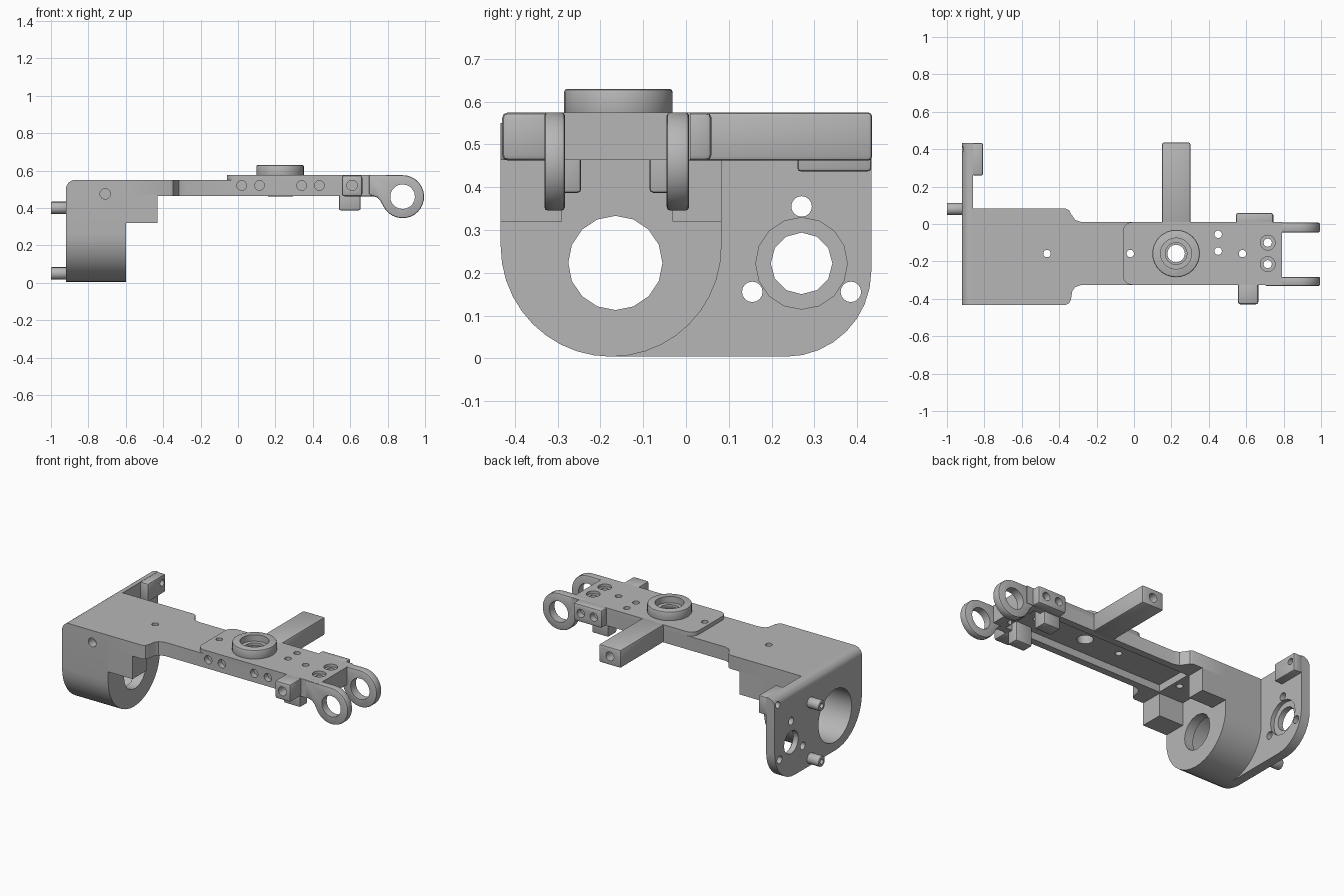
import bpy, bmesh, math
from mathutils import Vector

cube = bpy.data.objects.get("Cube")
if cube:
    bpy.data.objects.remove(cube, do_unlink=True)

grey = bpy.data.materials.new("plain_grey")
grey.use_nodes = True
grey.diffuse_color = (0.47, 0.47, 0.47, 1)
grey.node_tree.nodes["Principled BSDF"].inputs["Base Color"].default_value = grey.diffuse_color


def arc(cx, cy, r, a0, a1, n):
    """Points along an arc, angles in degrees."""
    angles = [math.radians(a0 + (a1 - a0) * i / n) for i in range(n + 1)]
    return [(cx + r * math.cos(a), cy + r * math.sin(a)) for a in angles]


def prism(name, axis, pts, a, b, bevel=0):
    """Extrude a flat outline along an axis from a to b."""
    place = {"x": lambda p, h: (h, p[0], p[1]),
             "y": lambda p, h: (p[0], h, p[1]),
             "z": lambda p, h: (p[0], p[1], h)}[axis]
    bm = bmesh.new()
    face = bm.faces.new([bm.verts.new(place(p, a)) for p in pts])
    out = bmesh.ops.extrude_face_region(bm, geom=[face])
    verts = [g for g in out["geom"] if isinstance(g, bmesh.types.BMVert)]
    bmesh.ops.translate(bm, verts=verts, vec=Vector(place((0, 0), b - a)))
    bmesh.ops.recalc_face_normals(bm, faces=bm.faces)
    mesh = bpy.data.meshes.new(name)
    bm.to_mesh(mesh)
    bm.free()
    mesh.materials.append(grey)
    ob = bpy.data.objects.new(name, mesh)
    bpy.context.collection.objects.link(ob)
    if bevel:
        mod = ob.modifiers.new("soft_edges", "BEVEL")
        mod.width, mod.segments = bevel, 2
        mod.limit_method, mod.angle_limit = "ANGLE", math.radians(40)
    return ob


def box(name, x, y, z, bevel=0):
    return prism(name, "z", [(x[0], y[0]), (x[1], y[0]), (x[1], y[1]), (x[0], y[1])],
                 z[0], z[1], bevel)


def rod(axis, p, q, r, a, b, n=16, name="cutter", bevel=0):
    return prism(name, axis, arc(p, q, r, 0, 360 - 360 / n, n - 1), a, b, bevel)


def finish(ob, cutters=()):
    """Apply bevel and cuts, then shade smooth with sharp edges."""
    for c in cutters:
        c.hide_render = True
        mod = ob.modifiers.new("cut", "BOOLEAN")
        mod.operation, mod.solver, mod.object = "DIFFERENCE", "EXACT", c
    for o in bpy.context.selected_objects:
        o.select_set(False)
    bpy.context.view_layer.objects.active = ob
    ob.select_set(True)
    for mod in list(ob.modifiers):
        bpy.ops.object.modifier_apply(modifier=mod.name)
    bpy.ops.object.shade_smooth_by_angle(angle=math.radians(32))
    for c in cutters:
        bpy.data.objects.remove(c, do_unlink=True)


BORE = (-0.165, 0.223)     # motor axis, y and z
GEAR = (0.27, 0.222)       # small hole axis, y and z
PIVOT = (0.225, -0.158)    # bearing axis, x and y
round_left = arc(-0.175, 0.262, 0.258, -90, -180, 10)

# Rear plate with rounded lower corners and top edge
plate = prism("rear_plate", "x", [(-0.433, 0.55), (0.433, 0.55)]
              + arc(0.233, 0.204, 0.2, 0, -90, 8) + round_left, -0.92, -0.86)
edge = prism("cutter", "y", [(-0.95, 0.6), (-0.95, 0.5)]
             + arc(-0.87, 0.5, 0.05, 180, 90, 6) + [(-0.87, 0.6)], -0.6, 0.6)
cuts = [edge, rod("x", *BORE, 0.165, -1, -0.8, 24),
        rod("x", *GEAR, 0.107, -0.885, -0.8, 16), rod("x", *GEAR, 0.072, -1, -0.8, 12),
        rod("x", 0.4, 0.505, 0.02, -1, -0.8)]
for k in range(3):
    a = math.radians(90 + 120 * k)
    cuts.append(rod("x", GEAR[0] + 0.133 * math.cos(a), GEAR[1] + 0.133 * math.sin(a),
                    0.024, -1, -0.8))
finish(plate, cuts)

# Thick tab in the plate's upper corner
finish(box("plate_tab", (-0.865, -0.807), (0.26, 0.433), (0.437, 0.55), 0.008),
       [rod("x", 0.4, 0.505, 0.02, -1, -0.7)])

# Hollow standoff pins
for z in (0.4, 0.05):
    finish(rod("x", 0.08, z, 0.033, -1, -0.915, name="standoff_pin", bevel=0.005),
           [rod("x", 0.08, z, 0.016, -1.1, -0.93)])

# Motor housing with stepped bore
finish(prism("motor_housing", "x", [(-0.433, 0.55), (0.083, 0.55)]
             + arc(-0.175, 0.262, 0.258, 0, -90, 10) + round_left[1:], -0.86, -0.6),
       [rod("x", *BORE, 0.165, -0.9, -0.66, 24), rod("x", *BORE, 0.11, -0.9, -0.5, 16),
        rod("y", -0.71, 0.475, 0.028, -0.5, -0.38)])

# Blocks at both sides below the slab
for y in ((-0.433, -0.29), (-0.032, 0.083)):
    finish(box("side_block", (-0.6, -0.43), y, (0.32, 0.47)))


# Slab necking down to the long spine
def neck(outer, inner):
    s = 1 if outer > inner else -1
    return [(-0.6, outer), (-0.365, outer), (-0.347, outer - s * 0.01), (-0.337, outer - s * 0.03),
            (-0.33, inner + s * 0.035), (-0.315, inner + s * 0.012), (-0.28, inner), (0.79, inner)]


def through(x, y, r=0.02):
    return rod("z", x, y, r, 0.4, 0.7)


def pad_cuts():
    cuts = [through(*PIVOT, 0.047), through(-0.02, -0.158), through(0.58, -0.158),
            through(0.45, -0.055), through(0.45, -0.145)]
    for y in (-0.1, -0.215):
        cuts += [rod("z", 0.715, y, 0.04, 0.558, 0.7), through(0.715, y, 0.022)]
    return cuts


side_holes = [rod("y", x, 0.52, 0.026, -0.4, -0.29) for x in (0.02, 0.115, 0.34, 0.435)]
finish(prism("slab_and_spine", "z", neck(-0.433, -0.325) + neck(0.083, 0.01)[::-1], 0.464, 0.55),
       [box("cutter", (-0.42, 0.7), (-0.28, -0.035), (0.4, 0.51)), through(-0.465, -0.158)]
       + pad_cuts() + side_holes)

# Raised pad on the spine
pad = arc(-0.01, -0.275, 0.05, 270, 180, 5) + arc(-0.01, -0.04, 0.05, 180, 90, 5)
finish(prism("top_pad", "z", pad + [(0.79, 0.01), (0.79, -0.325)], 0.55, 0.575), pad_cuts())

# Bearing ring
finish(rod("z", *PIVOT, 0.127, 0.56, 0.63, 32, "bearing_ring", 0.008),
       [rod("z", *PIVOT, 0.083, 0.59, 0.7, 24), rod("z", *PIVOT, 0.058, 0.575, 0.7, 24),
        through(*PIVOT, 0.047)])

# Side arm with a hole in its end
finish(box("side_arm", (0.15, 0.302), (-0.01, 0.435), (0.462, 0.575), 0.01),
       [rod("y", PIVOT[0], 0.518, 0.028, 0.37, 0.5)])

# Mounting blocks on both sides of the spine
finish(box("back_mount", (0.545, 0.745), (-0.01, 0.06), (0.462, 0.575), 0.014),
       [rod("y", x, 0.52, 0.026, 0.02, 0.1) for x in (0.6, 0.69)])
finish(box("front_mount", (0.555, 0.665), (-0.43, -0.31), (0.462, 0.575), 0.014),
       [rod("y", 0.61, 0.52, 0.028, -0.5, -0.37)])

# Feet below the spine
for y in ((-0.318, -0.245), (-0.085, 0)):
    finish(box("foot", (0.54, 0.655), y, (0.387, 0.512), 0.008))

# Fork lugs
lug = ([(0.7, 0.47), (0.7, 0.575)] + arc(0.88, 0.46, 0.115, 90, -155, 20)
       + [(0.762, 0.437), (0.746, 0.455), (0.722, 0.464)])
for y in ((-0.331, -0.283), (-0.045, 0.007)):
    finish(prism("fork_lug", "y", lug, *y, 0.008),
           [rod("y", 0.88, 0.46, 0.066, -0.5, 0.2, 20)])
